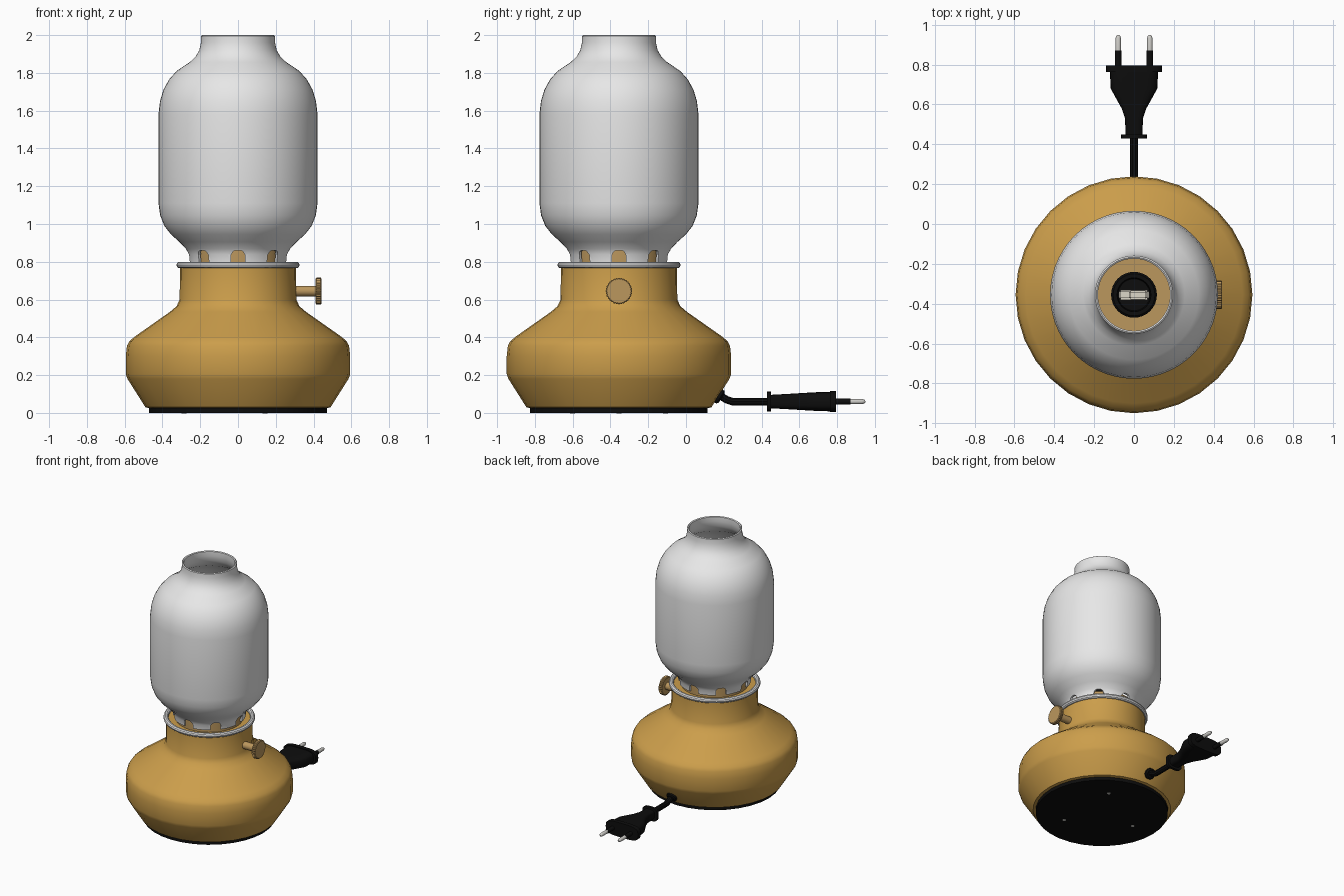
import bpy, bmesh, math
from mathutils import Vector

if "Cube" in bpy.data.objects:
    bpy.data.objects.remove(bpy.data.objects["Cube"])

CY = -0.355  # lamp axis


def material(name, rgb, rough=0.5):
    m = bpy.data.materials.new(name)
    m.use_nodes = True
    m.diffuse_color = (*rgb, 1)
    bsdf = m.node_tree.nodes["Principled BSDF"]
    bsdf.inputs["Base Color"].default_value = (*rgb, 1)
    bsdf.inputs["Roughness"].default_value = rough
    return m


MUSTARD = material("mustard paint", (0.60, 0.34, 0.07))
BRASS = material("dull brass", (0.50, 0.31, 0.11))
WHITE = material("white glass", (0.80, 0.80, 0.80))
BLACK = material("black rubber", (0.004, 0.004, 0.004))
SILVER = material("silver metal", (0.62, 0.61, 0.58))
CREAM = material("bulb cream", (0.72, 0.68, 0.58))


def smooth(ob, angle=35):
    bpy.ops.object.select_all(action='DESELECT')
    ob.select_set(True)
    bpy.context.view_layer.objects.active = ob
    bpy.ops.object.shade_smooth_by_angle(angle=math.radians(angle))


def finish(bm, name, mat, angle=35):
    bmesh.ops.recalc_face_normals(bm, faces=bm.faces)
    me = bpy.data.meshes.new(name)
    bm.to_mesh(me)
    bm.free()
    me.materials.append(mat)
    ob = bpy.data.objects.new(name, me)
    bpy.context.collection.objects.link(ob)
    if angle:
        smooth(ob, angle)
    return ob


def loft(name, rings, mat, closed=False, angle=35):
    """Skin a list of point rings; cap the ends or join last to first."""
    bm = bmesh.new()
    rows = [[bm.verts.new(p) for p in ring] for ring in rings]
    pairs = list(zip(rows, rows[1:])) + ([(rows[-1], rows[0])] if closed else [])
    n = len(rows[0])
    for a, b in pairs:
        for i in range(n):
            j = (i + 1) % n
            bm.faces.new((a[i], a[j], b[j], b[i]))
    if not closed:
        bm.faces.new(rows[0])
        bm.faces.new(rows[-1])
    return finish(bm, name, mat, angle)


def turn(name, profile, mat, start=(0, CY, 0), axis=(0, 0, 1), n=32, closed=False, knurl=0):
    """Turn (radius, height) pairs about an axis."""
    q = Vector((0, 0, 1)).rotation_difference(Vector(axis))
    rings = []
    for r, h in profile:
        ring = []
        for i in range(n):
            a = math.tau * i / n
            k = r - knurl * (i % 2)
            ring.append(Vector(start) + q @ Vector((k * math.cos(a), k * math.sin(a), h)))
        rings.append(ring)
    return loft(name, rings, mat, closed)


# Foot pad, painted body and neck
turn("foot_pad", [(0.47, 0), (0.47, 0.035)], BLACK)
turn("base_body", [(0.47, 0.025), (0.49, 0.03), (0.585, 0.18), (0.594, 0.205), (0.594, 0.30),
                   (0.588, 0.355), (0.575, 0.38), (0.545, 0.405), (0.36, 0.535), (0.325, 0.565),
                   (0.309, 0.60), (0.307, 0.775)], MUSTARD, n=32)
for k in range(3):
    a = math.radians(60 + 120 * k)
    turn("foot_screw", [(0.013, -0.0), (0.013, 0.01)], SILVER,
         (0.285 * math.cos(a), CY + 0.285 * math.sin(a), -0.002), n=12)

# Rounded collar under the shade
collar = [(0.308 + 0.018 * math.cos(math.tau * i / 10), 0.783 + 0.018 * math.sin(math.tau * i / 10))
          for i in range(10)]
turn("collar_ring", collar, WHITE, n=48, closed=True)

# Inner holder, socket and flat bulb
turn("shade_holder", [(0.24, 0.77), (0.24, 0.86), (0.23, 0.87), (0.11, 0.87), (0.11, 0.77)],
     BRASS, closed=True)
turn("socket", [(0.115, 0.78), (0.115, 0.95), (0.105, 0.96), (0.085, 0.96), (0.08, 0.89)], BLACK)


def box(name, size, centre, mat):
    bm = bmesh.new()
    bmesh.ops.create_cube(bm, size=1)
    for v in bm.verts:
        v.co = Vector([c * s for c, s in zip(v.co, size)]) + Vector(centre)
    bmesh.ops.bevel(bm, geom=bm.edges[:], offset=0.008, segments=2, affect='EDGES')
    return finish(bm, name, mat)


box("bulb_base", (0.15, 0.05, 0.10), (0, CY, 0.93), CREAM)
box("bulb_capsule", (0.09, 0.045, 0.16), (0.02, CY, 1.05), CREAM)

# Glass shade: outer wall up, inner wall down
outer = [(0.258, 0.80), (0.262, 0.84), (0.275, 0.868), (0.31, 0.905), (0.355, 0.945), (0.39, 0.99),
         (0.412, 1.045), (0.421, 1.11), (0.421, 1.58), (0.413, 1.65), (0.395, 1.71), (0.365, 1.765),
         (0.325, 1.81), (0.255, 1.857), (0.225, 1.885), (0.205, 1.92), (0.196, 1.96), (0.196, 1.995)]
inner = [(r - 0.015, z) for r, z in reversed(outer)]
shade = turn("glass_shade", outer + [(0.1885, 2.0)] + inner, WHITE, n=56, closed=True)

# Eight arched notches around the foot of the shade
bm = bmesh.new()
arch = [(-0.037, 0.77), (0.037, 0.77), (0.037, 0.835), (0.027, 0.854), (0.014, 0.861),
        (-0.014, 0.861), (-0.027, 0.854), (-0.037, 0.835)]
for k in range(8):
    a = math.tau * k / 8
    out, side = Vector((math.cos(a), math.sin(a), 0)), Vector((-math.sin(a), math.cos(a), 0))
    ends = [[bm.verts.new(Vector((0, CY, z)) + out * d + side * s) for s, z in arch]
            for d in (0.19, 0.36)]
    for e in ends:
        bm.faces.new(e)
    for i in range(len(arch)):
        j = (i + 1) % len(arch)
        bm.faces.new((ends[0][i], ends[0][j], ends[1][j], ends[1][i]))
cutter = finish(bm, "notch_cutter", WHITE, 0)
cutter.hide_render = True
mod = shade.modifiers.new("notches", 'BOOLEAN')
mod.operation, mod.solver, mod.object = 'DIFFERENCE', 'EXACT', cutter
bpy.context.view_layer.objects.active = shade
bpy.ops.object.modifier_apply(modifier=mod.name)
bpy.data.objects.remove(cutter)
smooth(shade)

# Side knob with knurled rim
turn("knob_shaft", [(0.028, 0), (0.028, 0.125)], BRASS, (0.295, CY, 0.645), (1, 0, 0), n=20)
turn("knob", [(0.066, 0), (0.071, 0.004), (0.071, 0.027), (0.066, 0.031)], BRASS,
     (0.411, CY, 0.645), (1, 0, 0), n=64, knurl=0.004)

# Cord and its grommet
turn("cord_grommet", [(0.04, -0.02), (0.04, 0.012), (0.03, 0.02)], BLACK,
     (0, 0.172, 0.09), (0, 0.85, -0.53), n=20)
curve = bpy.data.curves.new("power_cord", 'CURVE')
curve.dimensions, curve.bevel_depth, curve.bevel_resolution = '3D', 0.021, 3
curve.use_fill_caps = True
path = [(0.15, 0.105), (0.19, 0.085), (0.215, 0.07), (0.245, 0.06), (0.28, 0.06), (0.45, 0.06)]
spline = curve.splines.new('POLY')
spline.points.add(len(path) - 1)
for p, (y, z) in zip(spline.points, path):
    p.co = (0, y, z, 1)
curve.materials.append(BLACK)
cord = bpy.data.objects.new("power_cord", curve)
bpy.context.collection.objects.link(cord)
bpy.ops.object.select_all(action='DESELECT')
cord.select_set(True)
bpy.context.view_layer.objects.active = cord
bpy.ops.object.convert(target='MESH')
smooth(cord)


# Plug: rounded-box sections along y
def section(y, w, h, n=24):
    def soft(c):
        return math.copysign(abs(c) ** 0.55, c)
    return [(w * soft(math.cos(math.tau * i / n)), y, 0.06 + h * soft(math.sin(math.tau * i / n)))
            for i in range(n)]


def plug_part(name, stations):
    loft(name, [section(*s) for s in stations], BLACK, angle=40)


plug_part("plug_collar", [(0.43, 0.064, 0.052), (0.45, 0.064, 0.052)])
plug_part("plug_body", [(0.44, 0.042, 0.035), (0.53, 0.045, 0.040), (0.58, 0.062, 0.043),
                        (0.63, 0.09, 0.046), (0.68, 0.117, 0.049), (0.77, 0.121, 0.052)])
plug_part("plug_flange", [(0.762, 0.14, 0.056), (0.795, 0.14, 0.056)])
for side in (-1, 1):
    x = side * 0.079
    turn("prong_sleeve", [(0.016, 0), (0.016, 0.085)], BLACK, (x, 0.785, 0.06), (0, 1, 0), n=16)
    turn("prong_tip", [(0.014, 0), (0.014, 0.07), (0.010, 0.082), (0.004, 0.087)], SILVER,
         (x, 0.862, 0.06), (0, 1, 0), n=16)
